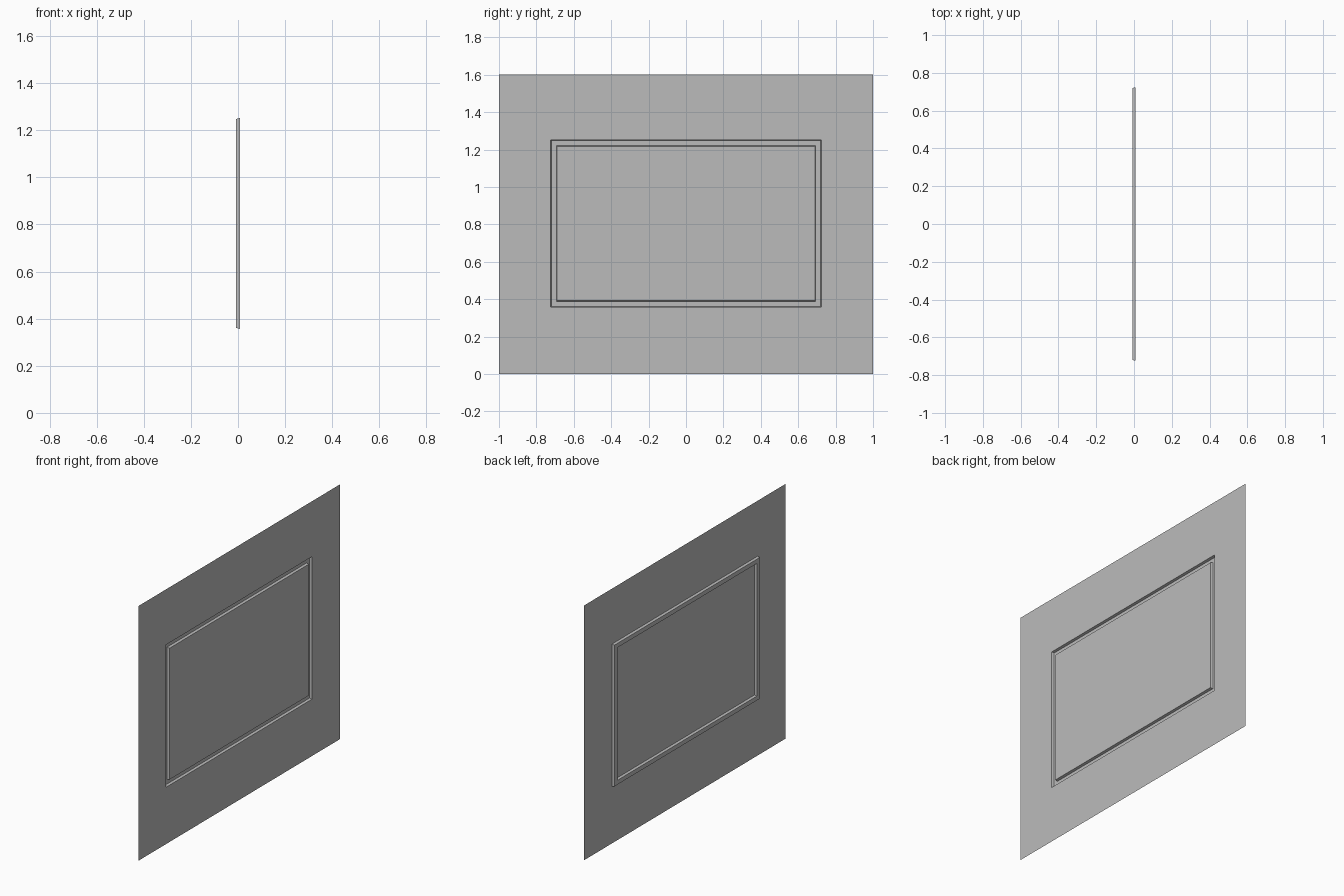
import bpy, bmesh

if "Cube" in bpy.data.objects:
    bpy.data.objects.remove(bpy.data.objects["Cube"])

D = 0.0075         # half the depth of the pressed moulding

# nested rectangles from the sheet edge inwards: (half width, bottom, top, x)
def ring(inset, x):
    return (0.724 - inset, 0.357 + inset, 1.252 - inset, x)

loops = [(1.0, 0.0, 1.6, D),      # sheet border
         ring(0.0, D),            # outer lip of the groove
         ring(0.004, -D),         # groove floor, outer edge
         ring(0.031, -D),         # groove floor, inner edge
         ring(0.035, D)]          # inner panel edge

bm = bmesh.new()
rings = []
for w, lo, hi, x in loops:
    rings.append([bm.verts.new((x, y, z))
                  for y, z in ((-w, lo), (w, lo), (w, hi), (-w, hi))])

# bridge neighbouring rectangles with mitred corners
for a, b in zip(rings, rings[1:]):
    for i in range(4):
        j = (i + 1) % 4
        bm.faces.new((a[i], a[j], b[j], b[i]))

# flat centre panel
bm.faces.new(rings[-1])

mesh = bpy.data.meshes.new("wall_panel")
bm.to_mesh(mesh)
bm.free()
panel = bpy.data.objects.new("wall_panel", mesh)
bpy.context.collection.objects.link(panel)

# darker grey sheet
mat = bpy.data.materials.new("grey_sheet")
mat.diffuse_color = (0.5, 0.5, 0.5, 1.0)
mat.use_nodes = True
mat.node_tree.nodes["Principled BSDF"].inputs["Base Color"].default_value = mat.diffuse_color
mesh.materials.append(mat)
